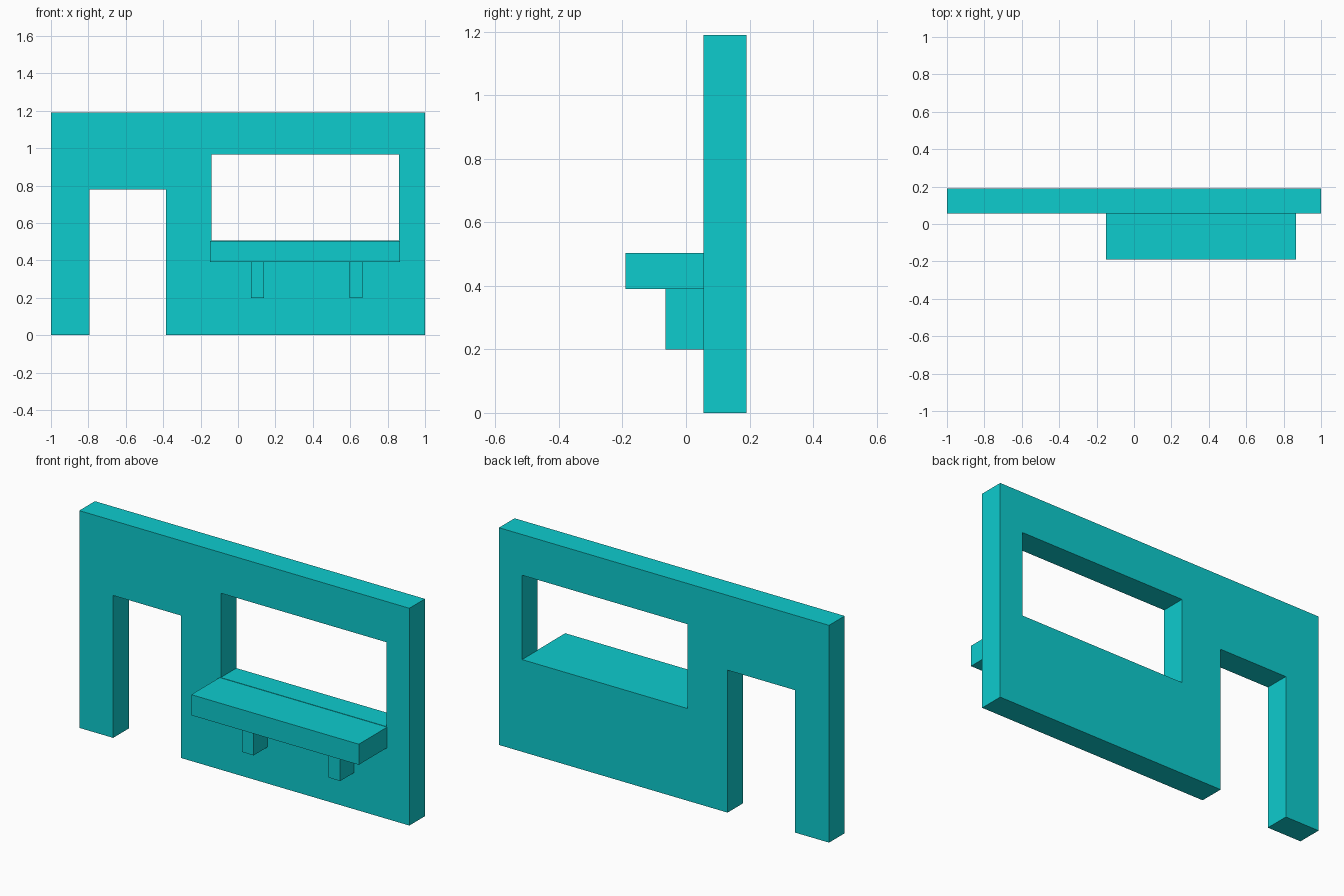
import bpy
import bmesh
from mathutils import Vector

if "Cube" in bpy.data.objects:
    bpy.data.objects.remove(bpy.data.objects["Cube"], do_unlink=True)

# Single turquoise paint
TURQUOISE = (0.004, 0.604, 0.617, 1.0)
paint = bpy.data.materials.new("turquoise")
paint.use_nodes = True
paint.diffuse_color = TURQUOISE
paint.node_tree.nodes["Principled BSDF"].inputs["Base Color"].default_value = TURQUOISE


def box(name, x, y, z):
    """Flat-shaded box spanning the given (low, high) range on each axis."""
    low, high = (Vector(c) for c in zip(x, y, z))
    bm = bmesh.new()
    bmesh.ops.create_cube(bm, size=1)
    bmesh.ops.scale(bm, vec=high - low, verts=bm.verts)
    bmesh.ops.translate(bm, vec=(low + high) / 2, verts=bm.verts)
    mesh = bpy.data.meshes.new(name)
    bm.to_mesh(mesh)
    bm.free()
    mesh.materials.append(paint)
    obj = bpy.data.objects.new(name, mesh)
    bpy.context.collection.objects.link(obj)
    return obj


def cut(target, cutter):
    """Cut an opening, apply it and discard the cutter."""
    mod = target.modifiers.new(cutter.name, "BOOLEAN")
    mod.operation = "DIFFERENCE"
    mod.solver = "EXACT"
    mod.object = cutter
    cutter.hide_render = True
    bpy.context.view_layer.objects.active = target
    bpy.ops.object.modifier_apply(modifier=mod.name)
    bpy.data.objects.remove(cutter, do_unlink=True)


WALL_FRONT, WALL_BACK = 0.055, 0.19
through = (WALL_FRONT - 0.1, WALL_BACK + 0.1)

# Wall with a doorway and a serving window
wall = box("wall", (-1, 1), (WALL_FRONT, WALL_BACK), (0, 1.19))
cut(wall, box("doorway", (-0.795, -0.385), through, (-0.1, 0.78)))
cut(wall, box("window", (-0.143, 0.86), through, (0.505, 0.967)))

# Counter shelf under the window
box("counter", (-0.15, 0.865), (-0.19, WALL_FRONT), (0.39, 0.503))

# Support brackets beneath the counter
for side, x in (("right", 0.07), ("left", 0.595)):
    box(f"{side}_bracket", (x, x + 0.07), (-0.065, WALL_FRONT), (0.20, 0.39))
